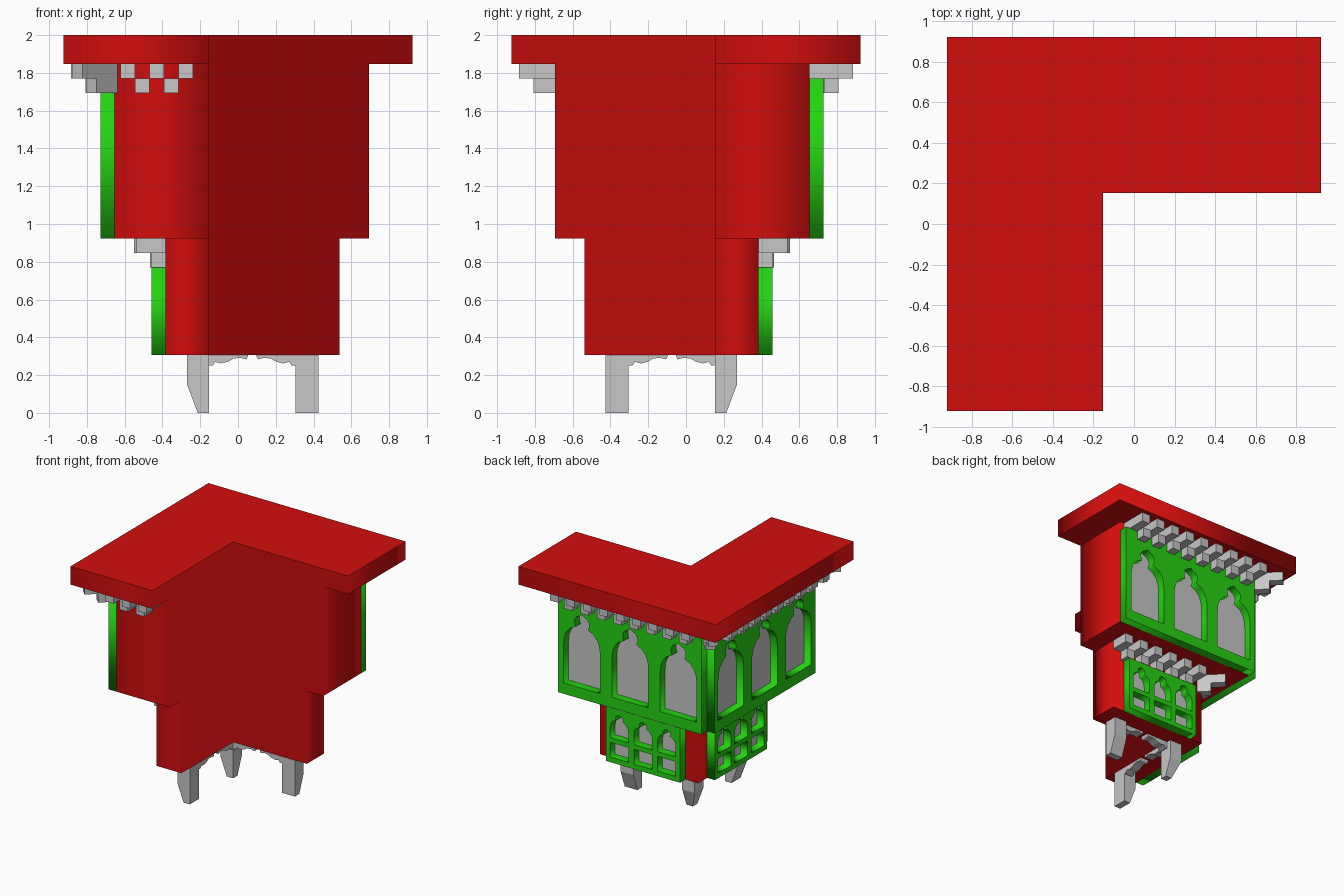
import bpy, bmesh, math
from mathutils import Matrix, Vector

cube = bpy.data.objects.get("Cube")
if cube:
    bpy.data.objects.remove(cube, do_unlink=True)

U = 1 / 13          # building module
INNER = 2 * U       # inner corner of the L


def material(name, rgb):
    m = bpy.data.materials.new(name)
    m.use_nodes = True
    m.diffuse_color = (*rgb, 1)
    m.node_tree.nodes["Principled BSDF"].inputs["Base Color"].default_value = (*rgb, 1)
    return m


RED = material("red wall", (0.65, 0.004, 0.004))
GREEN = material("green frame", (0.018, 0.65, 0.006))
GREY = material("grey stone", (0.57, 0.57, 0.57))

# Swap the two arms of the L across its diagonal
DIAGONAL = Matrix(((0, -1, 0, 0), (-1, 0, 0, 0), (0, 0, 1, 0), (0, 0, 0, 1)))


def finish(name, bm, mat):
    bmesh.ops.remove_doubles(bm, verts=bm.verts, dist=1e-5)
    bmesh.ops.recalc_face_normals(bm, faces=bm.faces)
    me = bpy.data.meshes.new(name)
    bm.to_mesh(me)
    bm.free()
    me.materials.append(mat)
    ob = bpy.data.objects.new(name, me)
    bpy.context.collection.objects.link(ob)
    return ob


def mirrored(ob, name):
    bm = bmesh.new()
    bm.from_mesh(ob.data)
    bm.transform(DIAGONAL)
    return finish(name, bm, ob.data.materials[0])


def prism(name, loops, lo, hi, mat, upright=False):
    """Extrude outlines with holes along z, or along y when upright."""
    cu = bpy.data.curves.new(name, "CURVE")
    cu.dimensions = "2D"
    cu.fill_mode = "BOTH"
    cu.extrude = (hi - lo) / 2
    for loop in loops:
        sp = cu.splines.new("POLY")
        sp.points.add(len(loop) - 1)
        for p, (a, b) in zip(sp.points, loop):
            p.co = (a, b, 0, 1)
        sp.use_cyclic_u = True
    tmp = bpy.data.objects.new("helper", cu)
    bpy.context.collection.objects.link(tmp)
    bpy.context.view_layer.update()
    dg = bpy.context.evaluated_depsgraph_get()
    me = bpy.data.meshes.new_from_object(tmp.evaluated_get(dg))
    bm = bmesh.new()
    bm.from_mesh(me)
    bpy.data.objects.remove(tmp, do_unlink=True)
    bpy.data.meshes.remove(me)
    bpy.data.curves.remove(cu)
    mid = (lo + hi) / 2
    if upright:
        bm.transform(Matrix.Translation((0, mid, 0)) @ Matrix.Rotation(math.pi / 2, 4, "X"))
    else:
        bm.transform(Matrix.Translation((0, 0, mid)))
    return finish(name, bm, mat)


def add_box(bm, x0, x1, y0, y1, z0, z1, rot=None):
    m = Matrix.Translation(((x0 + x1) / 2, (y0 + y1) / 2, (z0 + z1) / 2)) \
        @ Matrix.Diagonal((x1 - x0, y1 - y0, z1 - z0, 1))
    bmesh.ops.create_cube(bm, size=1, matrix=(rot @ m) if rot else m)


def rect(x0, x1, z0, z1):
    return [(x0, z0), (x1, z0), (x1, z1), (x0, z1)]


# L-shaped storeys and roof slab
def l_body(name, a, b, z0, z1):
    i = INNER
    prism(name, [[(-a, a), (b, a), (b, i), (-i, i), (-i, -b), (-a, -b)]], z0, z1, RED)


l_body("roof_slab", 12 * U, 12 * U, 24 * U, 2)
l_body("upper_storey", 8.5 * U, 9 * U, 12 * U, 24 * U)
l_body("lower_storey", 5 * U, 7 * U, 4 * U, 12 * U)


# Window frames with pointed, lobed arches
def arch(cx, hw, z0, spring, tip):
    h = tip - spring
    half = [(1, 0), (.97, .18), (.86, .36), (.66, .5), (.34, .6),
            (.4, .7), (.4, .8), (.3, .9), (.14, .95)]
    right = [(cx + hw * a, spring + h * b) for a, b in half]
    left = [(2 * cx - x, z) for x, z in reversed(right)]
    return [(cx - hw, z0), (cx + hw, z0)] + right + [(cx, tip)] + left


def frame(name, outline, holes, y):
    x0, x1, z0, z1 = outline
    ob = prism(name, [rect(*outline)] + holes, y, y + U * .95, GREEN, True)
    mirrored(ob, name.replace("back", "side"))
    bm = bmesh.new()
    e = 0.02
    add_box(bm, x0 + e, x1 - e, y - e, y + .006, z0 + e, z1 - e)
    glass = finish(name.replace("frame", "panes"), bm, GREY)
    mirrored(glass, glass.name.replace("back", "side"))


frame("upper_back_frame", (-8.5 * U, 9 * U, 12 * U, 23 * U),
      [arch(.015 + k * .452, .17, 1.015, 1.35, 1.635) for k in (-1, 0, 1)], 8.5 * U)
columns = [.083 + k * .222 for k in (-1, 0, 1)]
frame("lower_back_frame", (-.265, .43, 4 * U, 10 * U),
      [arch(c, .085, .515, .6, .725) for c in columns]
      + [rect(c - .085, c + .085, .35, .475) for c in columns], 5 * U)


# Corbels: alternating high and low blocks under each overhang
def corbels(name, start, count, wall, high, low_from, low, top):
    bm = bmesh.new()
    for k in range(count):
        x = (start - k) * U
        if k % 2 == 0:
            add_box(bm, x - U, x, wall * U, high * U, (top - 1) * U, top * U)
        else:
            add_box(bm, x - U, x, low_from * U, low * U, (top - 2) * U, (top - 1) * U)
    return finish(name, bm, GREY)


row = corbels("upper_back_corbels", 8.5, 17, 8.5, 11.5, 9.5, 10.5, 24)
mirrored(row, "upper_side_corbels")
row = corbels("lower_back_corbels", 7, 11, 5, 7, 5, 6, 12)
mirrored(row, "lower_side_corbels")
row = corbels("front_end_corbels", -3.1, 5, 9, 11.5, 9, 10.5, 24)
row.data.transform(Matrix.Scale(-1, 4, (0, 1, 0)))
row.data.flip_normals()


# Diagonal corbels at the corners
def corner_corbel(name, angle, inner, high, low, top):
    bm = bmesh.new()
    rot = Matrix.Rotation(math.radians(angle), 4, "Z")
    r = math.sqrt(2)
    for reach, z in ((high, top - 1), (low, top - 2)):
        add_box(bm, inner * r, reach * r, -U / 2, U / 2, z * U, (z + 1) * U, rot)
    finish(name, bm, GREY)


corner_corbel("upper_corner_corbel", 135, .62, .85, .775, 24)
corner_corbel("front_corner_corbel", 225, .62, .85, .775, 24)
corner_corbel("lower_corner_corbel", 135, .36, .523, .44, 12)


# Tapered legs
def leg(name, x_bottom, x_top):
    bm = bmesh.new()
    rings = []
    for z, (x0, x1), y1 in ((0, x_bottom, .213), (.15, x_top, .27), (4 * U, x_top, .27)):
        pts = ((x0, INNER), (x1, INNER), (x1, y1), (x0, y1))
        rings.append([bm.verts.new((x, y, z)) for x, y in pts])
    bm.faces.new(rings[0])
    bm.faces.new(rings[-1])
    for a, b in zip(rings, rings[1:]):
        for i in range(4):
            j = (i + 1) % 4
            bm.faces.new((a[i], a[j], b[j], b[i]))
    return finish(name, bm, GREY)


leg("corner_leg", (-.213, -INNER), (-.27, -INNER))
back_leg = leg("back_leg", (.305, .425), (.305, .425))
mirrored(back_leg, "front_leg")

# Scalloped brackets between the legs
mid = .075
scallop = [(.23, .25), (.21, .25), (.195, .27), (.165, .262), (.125, .272),
           (.1, .287), (.065, .292), (.03, .283), (.02, 4 * U)]
for side, s in (("near", -1), ("far", 1)):
    pts = [(mid + s * a, z) for a, z in scallop] + [(mid + s * .23, 4 * U)]
    ob = prism(f"back_{side}_bracket", [pts], INNER, INNER + U, GREY, True)
    mirrored(ob, f"side_{side}_bracket")
